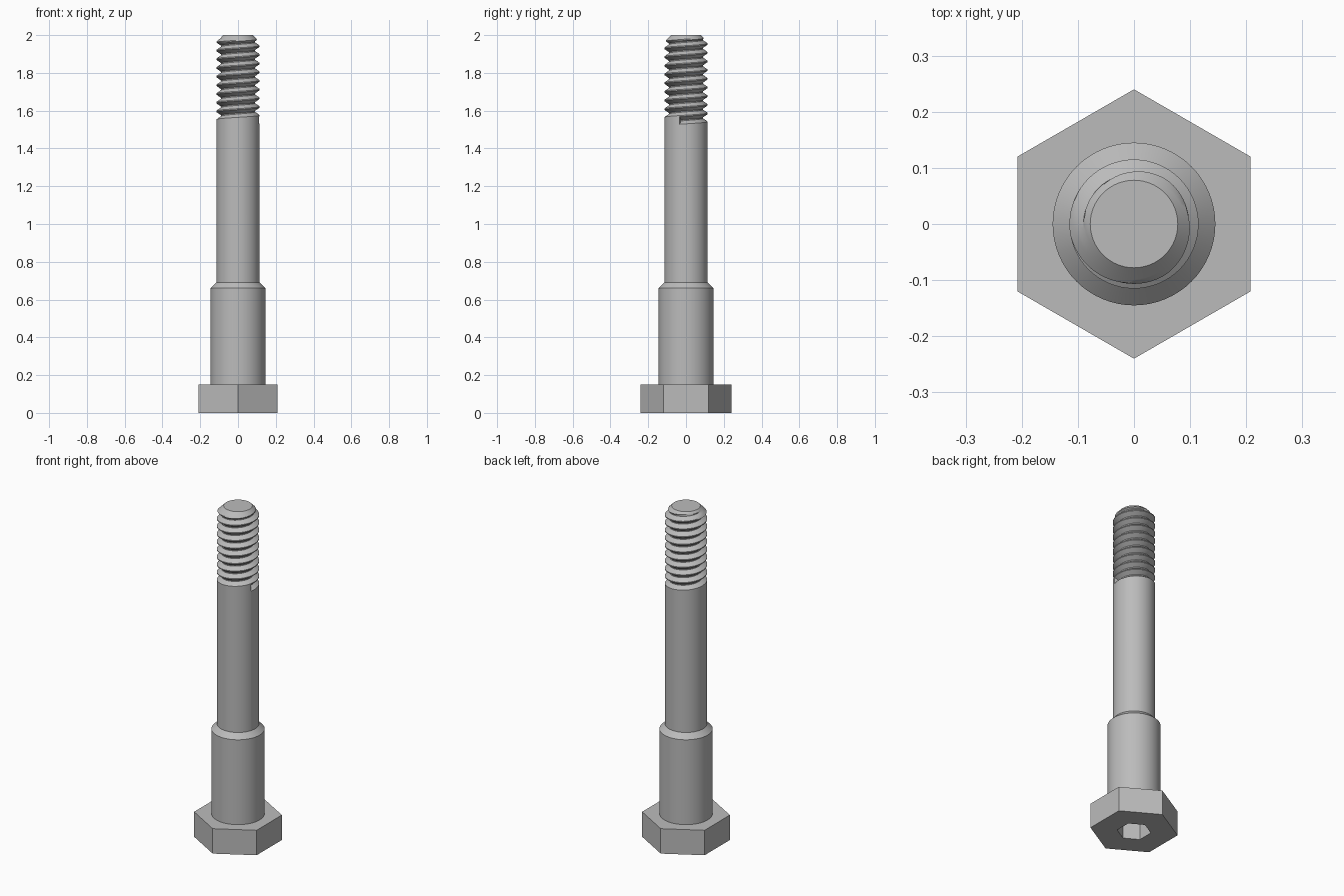
import bpy, bmesh, math

if "Cube" in bpy.data.objects:
    bpy.data.objects.remove(bpy.data.objects["Cube"])

SEG = 64
steel = bpy.data.materials.new("steel_grey")
steel.diffuse_color = (0.50, 0.50, 0.50, 1)
steel.use_nodes = True
steel.node_tree.nodes["Principled BSDF"].inputs["Base Color"].default_value = steel.diffuse_color


def finish(bm, name):
    bmesh.ops.remove_doubles(bm, verts=bm.verts, dist=1e-5)
    bmesh.ops.dissolve_degenerate(bm, edges=bm.edges, dist=1e-5)
    bmesh.ops.recalc_face_normals(bm, faces=bm.faces)
    me = bpy.data.meshes.new(name)
    bm.to_mesh(me)
    bm.free()
    me.materials.append(steel)
    ob = bpy.data.objects.new(name, me)
    bpy.context.collection.objects.link(ob)
    bpy.ops.object.select_all(action='DESELECT')
    ob.select_set(True)
    bpy.context.view_layer.objects.active = ob
    bpy.ops.object.shade_smooth_by_angle(angle=math.radians(25))
    return ob


def polar(bm, r, a, z):
    return bm.verts.new((r * math.cos(a), r * math.sin(a), z))


def ring(bm, r, z, n, start=0.0):
    return [polar(bm, r, start + 2 * math.pi * i / n, z) for i in range(n)]


def bridge(bm, a, b):
    n = len(a)
    for i in range(n):
        bm.faces.new((a[i], a[(i + 1) % n], b[(i + 1) % n], b[i]))


# Hex head with a hex socket in its underside
bm = bmesh.new()
rings = [ring(bm, r, z, 6, math.pi / 6) for r, z in
         ((0.24, 0.15), (0.24, 0), (0.093, 0), (0.093, 0.1))]
for a, b in zip(rings, rings[1:]):
    bridge(bm, a, b)
bm.faces.new(rings[0])
bm.faces.new(rings[-1])
finish(bm, "hex_head")

# Wide shoulder with a chamfered top
bm = bmesh.new()
rings = [ring(bm, r, z, SEG) for r, z in ((0.145, 0.15), (0.145, 0.66), (0.115, 0.69))]
for a, b in zip(rings, rings[1:]):
    bridge(bm, a, b)
finish(bm, "shoulder")

# Shank whose upper edge follows the helix, then the cut thread up to the tip
R, ROOT, TIP = 0.115, 0.09, 0.078
PITCH, Z0, TURNS = 0.046, 1.528, 11
START = math.radians(-17)
# thread profile over one pitch: (phase, radius)
flank = [0, 1 / 3, 2 / 3, 1]
profile = [(0.38 * t, R + (ROOT - R) * t) for t in flank]
profile += [(0.5 + 0.38 * t, ROOT + (R - ROOT) * t) for t in flank]


def thread_point(bm, phase, r, a):
    z = min(2.0, Z0 + PITCH * phase)
    return polar(bm, min(r, TIP + (2.0 - z)), a, z)


bm = bmesh.new()
columns = []
for i in range(SEG + 1):
    t = i / SEG
    a = START + 2 * math.pi * t
    col = [polar(bm, R, a, 0.69)]
    for k in range(TURNS):
        col += [thread_point(bm, k + t + p, r, a) for p, r in profile]
    col.append(polar(bm, TIP, a, 2.0))
    columns.append(col)
for c0, c1 in zip(columns, columns[1:]):
    for j in range(len(c0) - 1):
        bm.faces.new((c0[j], c1[j], c1[j + 1], c0[j + 1]))
# end wall where the thread groove starts, and the flat tip
n = len(profile)
bm.faces.new([polar(bm, *((v.co.xy.length, START, v.co.z))) for v in columns[0][1:n + 1]])
bm.faces.new([c[-1] for c in columns[:-1]])
finish(bm, "threaded_shank")
